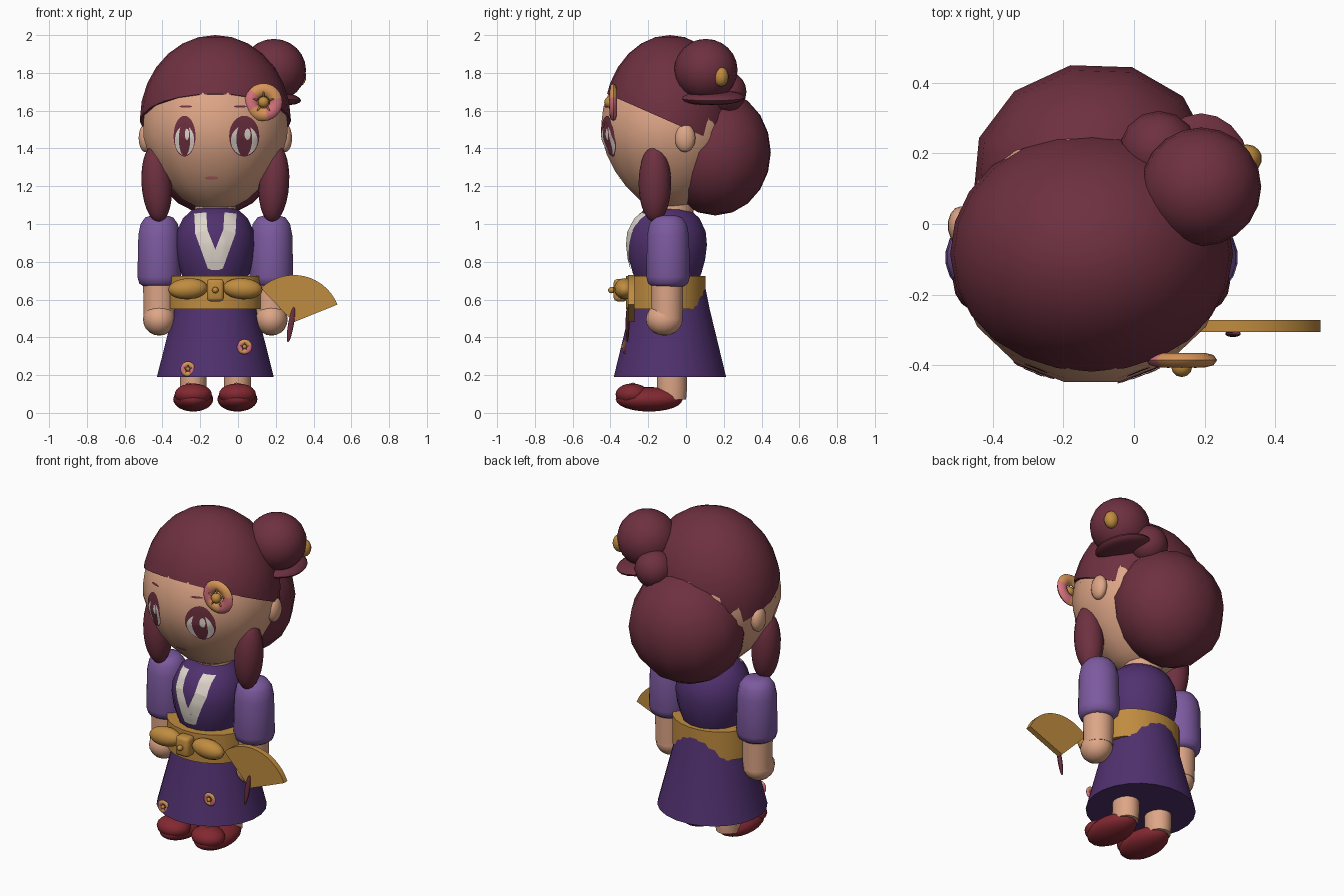
import bpy, bmesh, math
from mathutils import Matrix, Vector, Euler
from mathutils.bvhtree import BVHTree

if "Cube" in bpy.data.objects:
    bpy.data.objects.remove(bpy.data.objects["Cube"])

CX, CY = -0.12, -0.085          # axis of the figure


def material(name, rgb):
    m = bpy.data.materials.new(name)
    m.diffuse_color = (*rgb, 1)
    m.use_nodes = True
    m.node_tree.nodes["Principled BSDF"].inputs["Base Color"].default_value = m.diffuse_color
    return m


HAIR = material("plum hair", (.156, .03, .051))
SKIN = material("warm skin", (.73, .38, .24))
PURPLE = material("deep purple", (.08, .03, .156))
LILAC = material("lilac", (.205, .102, .352))
GOLD = material("gold", (.527, .262, .05))
RED = material("shoe red", (.223, .021, .03))
WHITE = material("off white", (.75, .68, .61))
PINK = material("petal pink", (.68, .17, .205))
PEACH = material("petal peach", (.68, .3, .1))


def finish(name, bm, *mats, normals=True):
    if normals:
        bmesh.ops.recalc_face_normals(bm, faces=bm.faces)
    me = bpy.data.meshes.new(name)
    bm.to_mesh(me)
    bm.free()
    for m in mats:
        me.materials.append(m)
    ob = bpy.data.objects.new(name, me)
    bpy.context.collection.objects.link(ob)
    return ob


def ball(name, c, r, mat, segs=20, rings=12, rot=(0, 0, 0), cut=None):
    bm = bmesh.new()
    mx = Matrix.LocRotScale(Vector(c), Euler(rot), Vector(r))
    bmesh.ops.create_uvsphere(bm, u_segments=segs, v_segments=rings, radius=1, matrix=mx)
    if cut:                      # keep only what lies above a plane
        bmesh.ops.bisect_plane(bm, geom=bm.verts[:] + bm.edges[:] + bm.faces[:],
                               plane_co=cut[0], plane_no=cut[1], clear_inner=True)
        bmesh.ops.holes_fill(bm, edges=[e for e in bm.edges if e.is_boundary], sides=0)
    return finish(name, bm, mat)


def lathe(name, profile, c, mat, sx=1, sy=1, segs=20):
    bm = bmesh.new()
    rings = []
    for r, z in profile:
        rings.append([bm.verts.new((c[0] + sx * r * math.cos(a), c[1] + sy * r * math.sin(a), z))
                      for a in (2 * math.pi * (i + .5) / segs for i in range(segs))])
    for lo, hi in zip(rings, rings[1:]):
        for i in range(segs):
            j = (i + 1) % segs
            bm.faces.new((lo[i], lo[j], hi[j], hi[i]))
    bm.faces.new(rings[0][::-1])
    bm.faces.new(rings[-1])
    return finish(name, bm, mat)


def decal(name, fn, nu, nv, target, mat, off=.005):
    """Thin plate laid on the front of a target; fn(u, v) gives x, z."""
    me = target.data
    tree = BVHTree.FromPolygons([v.co for v in me.vertices], [p.vertices for p in me.polygons])
    bm = bmesh.new()
    grid = []
    for i in range(nu + 1):
        row = []
        for j in range(nv + 1):
            x, z = fn(i / nu, j / nv)
            hit = tree.ray_cast(Vector((x, -2, z)), Vector((0, 1, 0)))[0]
            row.append(bm.verts.new((x, (hit.y if hit else -.1) - off, z)))
        grid.append(row)
    for i in range(nu):
        for j in range(nv):
            bm.faces.new((grid[i][j], grid[i + 1][j], grid[i + 1][j + 1], grid[i][j + 1]))
    bmesh.ops.remove_doubles(bm, verts=bm.verts, dist=1e-5)
    bmesh.ops.dissolve_degenerate(bm, edges=bm.edges, dist=1e-6)
    for f in bm.faces:
        f.normal_update()
        if f.normal.y > 0:
            f.normal_flip()
    return finish(name, bm, mat, normals=False)


def oval(x, z, rx, rz):
    return lambda u, v: (x + rx * v * math.cos(2 * math.pi * u), z + rz * v * math.sin(2 * math.pi * u))


def band(a, b, c, d):
    """Strip whose left edge runs a-b and right edge runs c-d."""
    return lambda u, v: tuple((1 - v) * ((1 - u) * a[k] + u * b[k]) + v * ((1 - u) * c[k] + u * d[k]) for k in (0, 1))


def torus(name, c, big, small, mats, rot, flat=1, rule=None, segs=24, sides=8):
    bm = bmesh.new()
    mx = Matrix.LocRotScale(Vector(c), Euler(rot), Vector((1, 1, flat)))
    vs = [[bm.verts.new(mx @ Vector(((big + small * math.cos(b)) * math.cos(a),
                                     (big + small * math.cos(b)) * math.sin(a), small * math.sin(b))))
           for b in (2 * math.pi * j / sides for j in range(sides))]
          for a in (2 * math.pi * i / segs for i in range(segs))]
    for i in range(segs):
        for j in range(sides):
            k, l = (i + 1) % segs, (j + 1) % sides
            f = bm.faces.new((vs[i][j], vs[k][j], vs[k][l], vs[i][l]))
            f.material_index = rule(360 * (i + .5) / segs) if rule else 0
    return finish(name, bm, *mats)


def flower(name, x, y, z, s):
    torus(name + "_petals", (x, y, z), .066 * s, .034 * s, (PEACH, PINK), (math.pi / 2, 0, 0), .6,
          lambda a: int(130 < a < 215 or a > 285 or a < 10))
    ball(name + "_centre", (x, y - .018 * s, z), (.03 * s, .03 * s, .03 * s), GOLD, 12, 8)
    for k in range(5):
        a = math.radians(90 + 72 * k)
        ball(name + "_stamen", (x + .04 * s * math.cos(a), y - .016 * s, z + .04 * s * math.sin(a)),
             (.022 * s, .006 * s, .005 * s), GOLD, 8, 6, (0, -a, 0))


# head, neck and ears
head = lathe("head", [(.03, 1.075), (.1, 1.09), (.175, 1.13), (.25, 1.2), (.312, 1.28), (.36, 1.37), (.388, 1.46),
                      (.389, 1.54), (.378, 1.62), (.345, 1.7), (.28, 1.8), (.1, 1.9)],
             (CX, CY), SKIN, 1, .95, 16)
lathe("neck", [(.11, 1.0), (.11, 1.14)], (CX, -.07), SKIN)
for s in (-1, 1):
    ball("ear", (CX + s * .37, -.005, 1.455), (.037, .055, .075), SKIN, 14, 10)

# hair: cap cut by a sloping plane, large back bun, small top bun, side locks
ball("hair_cap", (CX, CY, 1.55), (.4, .352, .45), HAIR, 24, 14,
     cut=((0, -.42, 1.69), Vector((0, .44, 1)).normalized()))
ball("back_bun", (CX, .155, 1.38), (.34, .3, .335), HAIR, 12, 10, (0, 0, .2))
ball("top_bun", (.19, .105, 1.815), (.17, .168, .165), HAIR, 20, 12)
ball("bun_base", (.07, .21, 1.7), (.11, .11, .11), HAIR, 14, 10)
ball("bun_roll", (.19, .135, 1.67), (.145, .178, .038), HAIR, 20, 10, (0, .12, 0))
ball("hair_bead", (.32, .185, 1.78), (.042, .04, .052), GOLD, 14, 10)
for s in (-1, 1):
    ball("side_lock", (CX + s * .31, -.165, 1.215), (.081, .086, .207), HAIR, 16, 14, (0, s * .06, 0))
flower("hair_flower", .135, -.385, 1.645, 1)

# face details
for x, w in ((-.283, .058), (.033, .08)):
    decal("eye_outline", oval(x, 1.465, w, .108), 28, 4, head, HAIR, .004)
    decal("eye_white", oval(x, 1.442, w * .88, .078), 28, 4, head, WHITE, .006)
    decal("iris", oval(x, 1.45, w * .52, .092), 24, 4, head, HAIR, .008)
    decal("eye_glint", oval(x + w * .22, 1.475, w * .2, .03), 16, 2, head, WHITE, .0095)
for x in (-.277, .012):
    decal("brow", oval(x, 1.622, .034, .006), 16, 2, head, HAIR)
decal("mouth", oval(-.14, 1.243, .036, .009), 16, 2, head, PINK)

# torso with crossed collar
torso = lathe("torso", [(.16, .68), (.185, .74), (.205, .81), (.215, .89), (.208, .96), (.175, 1.03),
                        (.125, 1.075), (.06, 1.09)], (CX, -.1), PURPLE, 1, 1, 16)
for s in (-1, 1):
    decal("collar", band((CX + s * .112, 1.055), (CX + s * .107, .95), (CX + s * .048, 1.062), (CX + s * .042, .97)),
          6, 3, torso, WHITE, .007)
    decal("collar", band((CX + s * .107, .95), (CX + s * .04, .765), (CX + s * .042, .97), (CX, .865)),
          8, 3, torso, WHITE, .007)
    decal("collar", band((CX + s * .04, .765), (CX + s * .02, .757), (CX, .865), (CX, .757)), 4, 4, torso, WHITE, .007)

# skirt and sash
lathe("skirt", [(.3, .19), (.212, .55), (.182, .7)], (CX, CY), PURPLE, 1.04, 1, 24)
lathe("sash", [(.25, .55), (.25, .725)], (CX, -.108), GOLD, 1, .85, 24)
for s in (-1, 1):
    ball("bow_loop", (CX + s * .145, -.325, .657), (.105, .055, .056), GOLD, 16, 10, (0, s * .06, 0))
bm = bmesh.new()
bmesh.ops.create_cube(bm, size=1, matrix=Matrix.LocRotScale(Vector((CX, -.345, .65)), None, Vector((.09, .075, .118))))
bmesh.ops.bevel(bm, geom=bm.edges[:], offset=.018, segments=2, affect='EDGES', profile=.5)
finish("bow_knot", bm, GOLD)
ball("bow_stud", (CX, -.393, .65), (.017, .02, .017), GOLD, 12, 8)
flower("skirt_flower", .035, -.325, .35, .4)
flower("skirt_flower", -.265, -.345, .232, .4)

# arms, legs and shoes
for s in (-1, 1):
    x = CX + s * .297
    lathe("sleeve", [(.085, .67), (.107, .685), (.117, .72), (.112, .94), (.1, 1.0), (.075, 1.035), (.04, 1.045)],
          (x, -.095), LILAC)
    lathe("forearm", [(.083, .5), (.087, .7)], (x, -.1), SKIN)
    ball("hand", (x, -.115, .495), (.086, .097, .086), SKIN, 16, 10)
    x = CX + s * .117
    lathe("leg", [(.068, .07), (.072, .12), (.072, .3)], (x, -.075), SKIN, 1, 1.12)
    ball("shoe", (x, -.195, .072), (.106, .177, .065), RED, 20, 12)
    ball("shoe_toe", (x, -.285, .098), (.1, .088, .058), RED, 18, 10)
    ball("shoe_dot", (x + s * .01 - .015, -.28, .153), (.014, .014, .007), GOLD, 10, 6)

# folding fan: extruded sector with a slim grip
bm = bmesh.new()
pts = [(.295, .48)] + [(.295 + .25 * math.cos(a), .48 + .25 * math.sin(a))
                       for a in (math.radians(22 + 8 * i) for i in range(15))]
face = bm.faces.new([bm.verts.new((x, -.306, z)) for x, z in pts])
ext = bmesh.ops.extrude_face_region(bm, geom=[face], use_keep_orig=True)
bmesh.ops.translate(bm, vec=(0, .034, 0), verts=[v for v in ext["geom"] if isinstance(v, bmesh.types.BMVert)])
finish("fan", bm, GOLD)
ball("fan_grip", (.28, -.31, .467), (.016, .01, .095), HAIR, 10, 10, (0, .17, 0))

# soft shading with crisp edges
for ob in bpy.context.scene.objects:
    ob.select_set(True)
    bpy.context.view_layer.objects.active = ob
bpy.ops.object.shade_smooth_by_angle(angle=math.radians(48))
